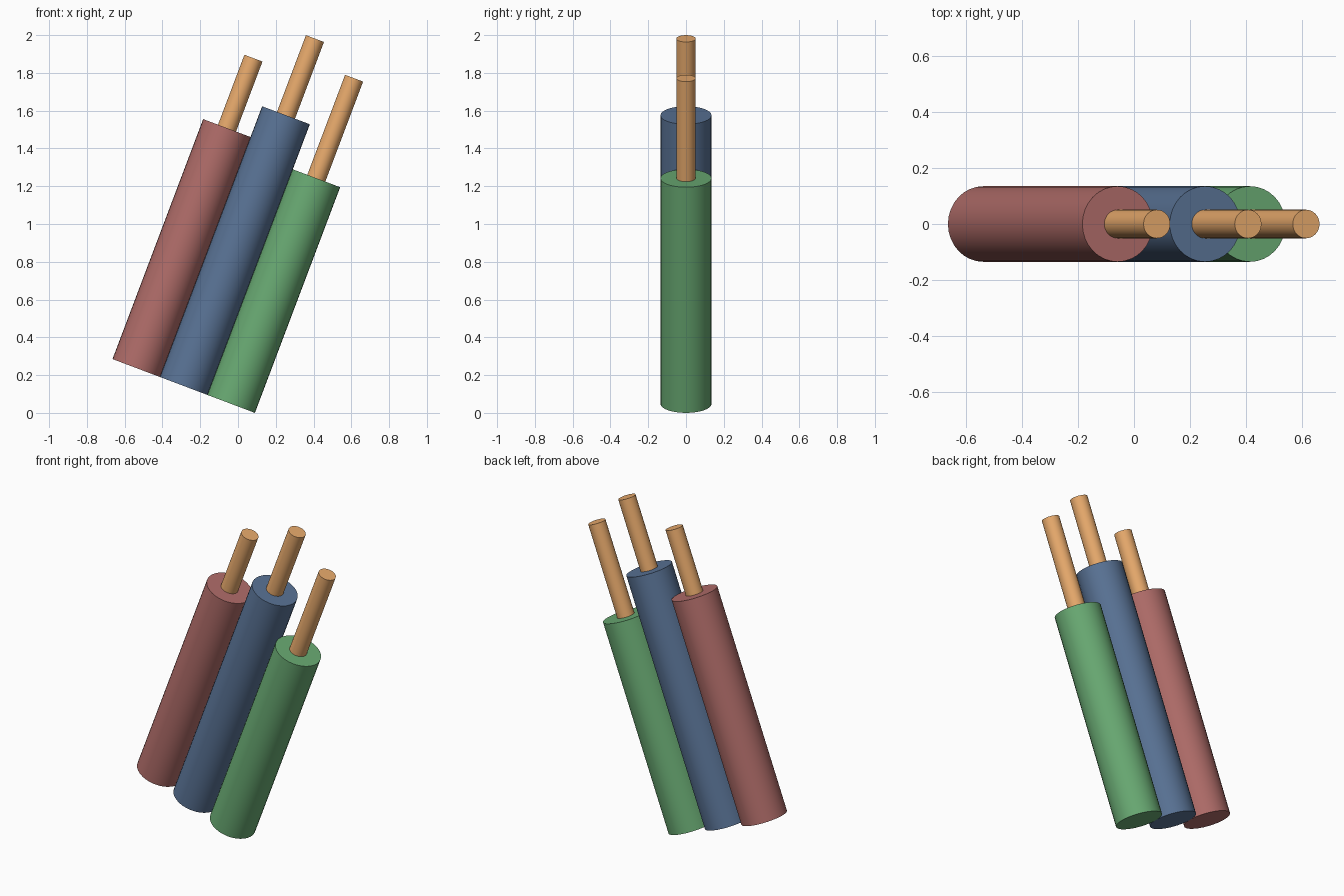
import bpy
from math import radians
from mathutils import Vector, Matrix

if "Cube" in bpy.data.objects:
    bpy.data.objects.remove(bpy.data.objects["Cube"])

TILT = Matrix.Rotation(radians(20.7), 3, 'Y')   # the whole bundle leans to +x
AXIS = TILT @ Vector((0, 0, 1))
SIDE = TILT @ Vector((1, 0, 0))
BASE = Vector((-0.2875, 0, 0.1425))             # bottom centre of the middle cable
SPACING = 0.268


def material(name, rgb):
    mat = bpy.data.materials.new(name)
    mat.diffuse_color = (*rgb, 1)
    mat.use_nodes = True
    mat.node_tree.nodes["Principled BSDF"].inputs["Base Color"].default_value = mat.diffuse_color
    return mat


def rod(name, offset, start, end, radius, mat):
    """Tilted cylinder between two distances along the cable axis."""
    centre = BASE + SIDE * offset + AXIS * (start + end) / 2
    bpy.ops.mesh.primitive_cylinder_add(
        vertices=32, radius=radius, depth=end - start,
        location=centre, rotation=TILT.to_euler())
    obj = bpy.context.object
    obj.name = name
    obj.data.materials.append(mat)
    bpy.ops.object.shade_smooth_by_angle(angle=radians(30))


copper = material("copper", (0.80, 0.40, 0.15))

# colour, position in the row, jacket length, exposed wire length
cables = [
    ("red", (0.43, 0.15, 0.14), -1, 1.358, 0.396),
    ("blue", (0.10, 0.17, 0.30), 0, 1.532, 0.434),
    ("green", (0.14, 0.40, 0.17), 1, 1.277, 0.566),
]

# Insulating jackets with bare wires sticking out of the top
for colour, rgb, slot, length, bare in cables:
    offset = slot * SPACING
    rod(f"{colour}_jacket", offset, 0, length, 0.135, material(colour, rgb))
    rod(f"{colour}_wire", offset, length - 0.05, length + bare, 0.051, copper)
